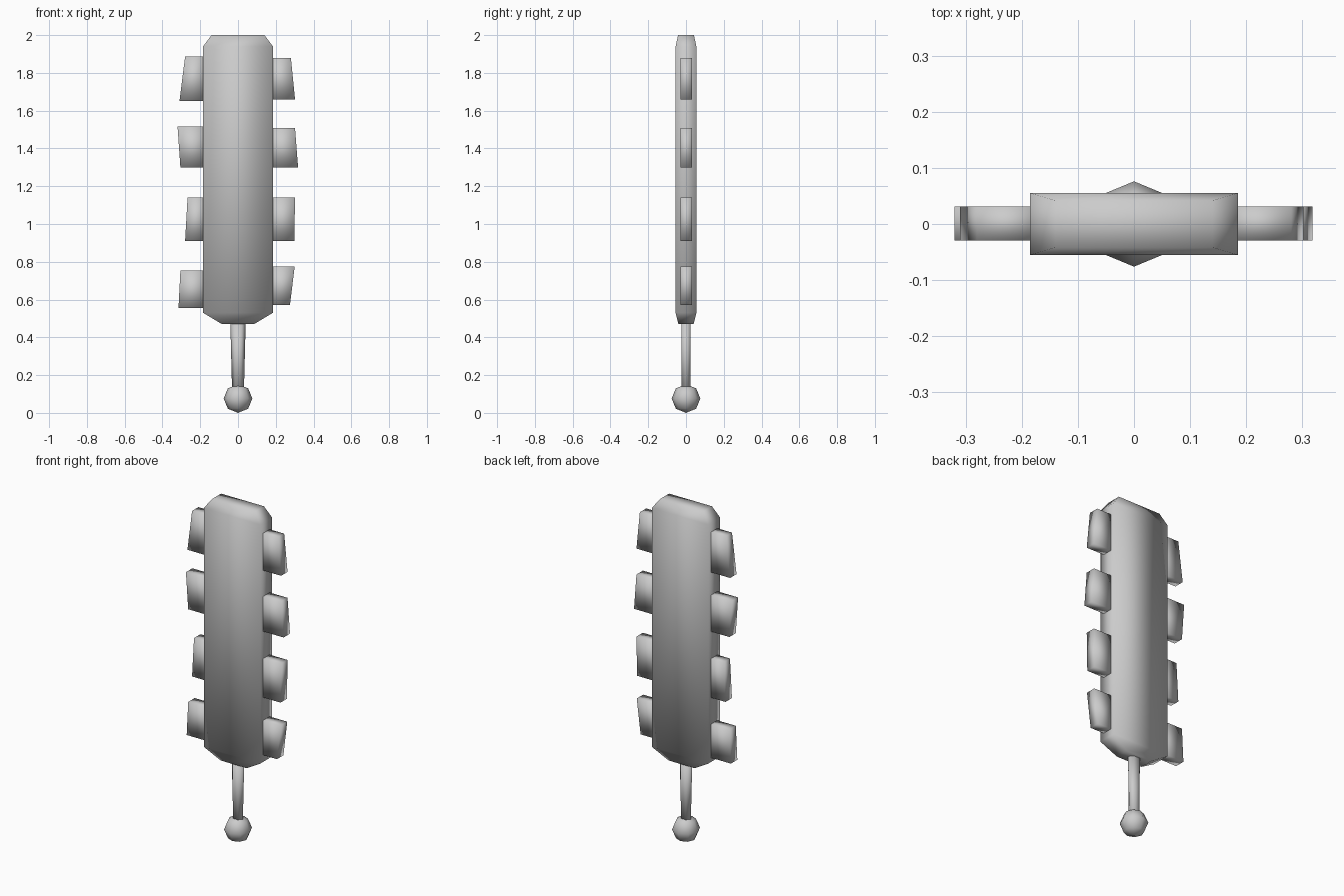
import bpy, math
from math import cos, sin, pi

if "Cube" in bpy.data.objects:
    bpy.data.objects.remove(bpy.data.objects["Cube"])


def make_mesh(name, verts, faces):
    mesh = bpy.data.meshes.new(name)
    mesh.from_pydata(verts, [], faces)
    mesh.update()
    obj = bpy.data.objects.new(name, mesh)
    bpy.context.collection.objects.link(obj)
    for p in mesh.polygons:
        p.use_smooth = True
    return obj


def loft(name, rings):
    """Skin equal-sized rings (counter-clockwise from above, bottom to top) and cap the ends."""
    n = len(rings[0])
    verts = [v for r in rings for v in r]
    faces = [tuple(range(n))[::-1], tuple(range(len(verts) - n, len(verts)))]
    for k in range(len(rings) - 1):
        for i in range(n):
            j = (i + 1) % n
            faces.append((k * n + i, k * n + j, (k + 1) * n + j, (k + 1) * n + i))
    return make_mesh(name, verts, faces)


def rect(hx, hy, z):
    return [(-hx, -hy, z), (hx, -hy, z), (hx, hy, z), (-hx, hy, z)]


def ngon(rx, ry, z, n):
    return [(rx * cos(2 * pi * i / n), ry * sin(2 * pi * i / n), z) for i in range(n)]


# Flat wooden paddle with tapered ends
loft("paddle", [rect(0.085, 0.04, 0.47), rect(0.185, 0.055, 0.53),
                rect(0.185, 0.055, 1.94), rect(0.14, 0.042, 2.0)])

# Six-sided grip, slightly wider at the paddle
loft("grip", [ngon(0.031, 0.028, 0.10, 6), ngon(0.041, 0.028, 0.49, 6)])

# Low-poly ball pommel
bpy.ops.mesh.primitive_uv_sphere_add(segments=8, ring_count=4, radius=0.076,
                                     location=(0, 0, 0.076))
pommel = bpy.context.object
pommel.name = "pommel"
bpy.ops.object.shade_smooth()

# Stone blades along both edges: side, bottom z, bottom tip x, top z, top tip x
blades = [
    (-1, 1.65, 0.31, 1.887, 0.28), (-1, 1.30, 0.305, 1.515, 0.32),
    (-1, 0.91, 0.28, 1.14, 0.267), (-1, 0.555, 0.315, 0.753, 0.305),
    (1, 1.66, 0.302, 1.88, 0.28), (1, 1.30, 0.318, 1.507, 0.302),
    (1, 0.91, 0.298, 1.14, 0.302), (1, 0.57, 0.275, 0.775, 0.30),
]


def blade_ring(side, tip, z):
    x0, x1 = sorted((side * 0.165, side * tip))
    return [(x0, -0.029, z), (x1, -0.029, z), (x1, 0.031, z), (x0, 0.031, z)]


for i, (side, z0, x0, z1, x1) in enumerate(blades):
    loft(f"stone_blade_{i + 1}", [blade_ring(side, x0, z0), blade_ring(side, x1, z1)])
